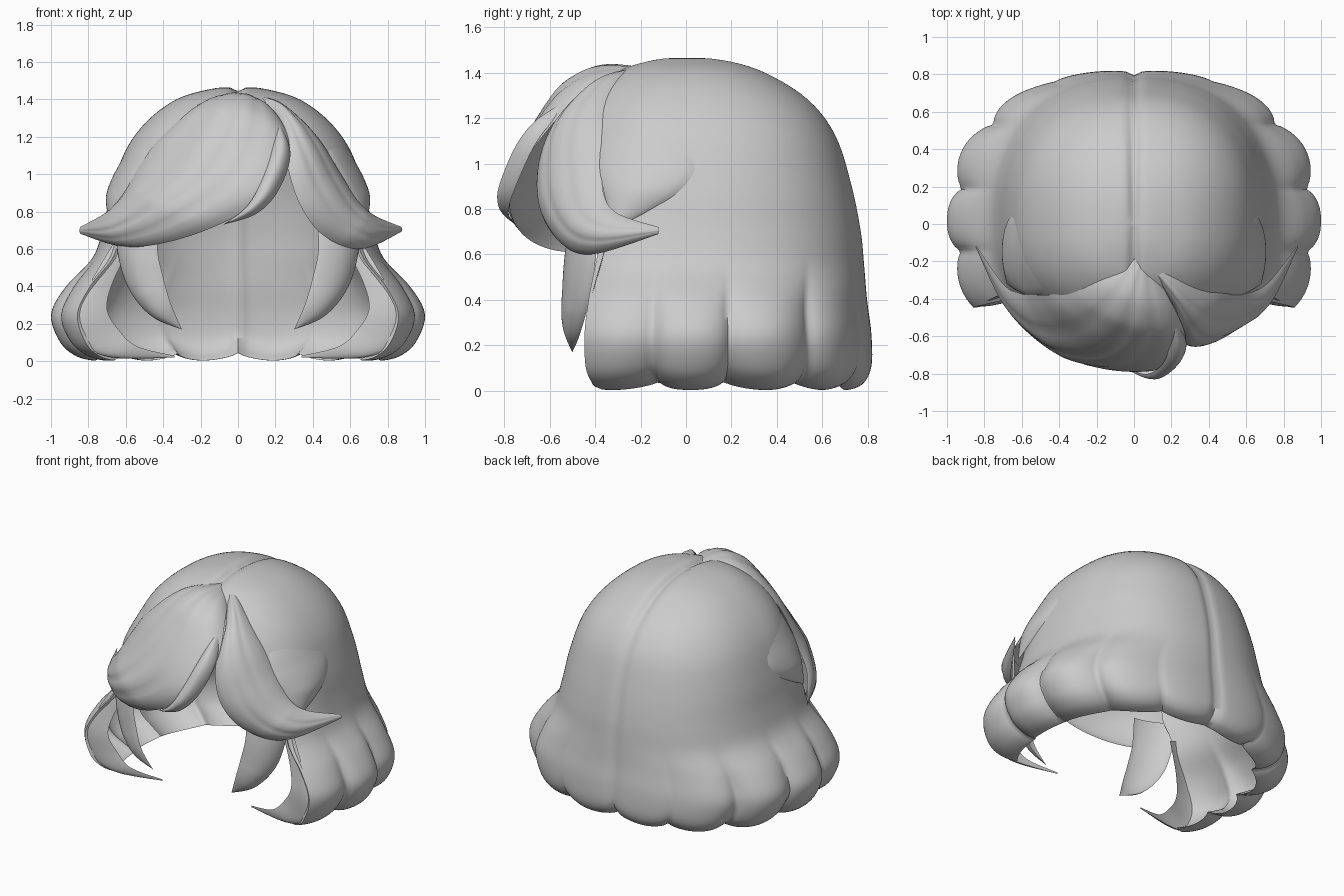
import bpy, bmesh, math
from mathutils import Vector

if "Cube" in bpy.data.objects:
    bpy.data.objects.remove(bpy.data.objects["Cube"])

hair = bpy.data.materials.new("soft_grey")
hair.diffuse_color = (0.6, 0.6, 0.6, 1)
hair.use_nodes = True
hair.node_tree.nodes["Principled BSDF"].inputs["Base Color"].default_value = hair.diffuse_color
HEAD = Vector((0, 0.1, 0.7))


def smoothstep(a, b, x):
    t = min(1, max(0, (x - a) / (b - a)))
    return t * t * (3 - 2 * t)


def spline(keys, steps):
    """Smooth curve through the key points (any dimension)."""
    out = []
    n = len(keys)
    for i in range(n - 1):
        p = [keys[max(0, min(n - 1, i + k))] for k in (-1, 0, 1, 2)]
        for s in range(steps):
            t = s / steps
            out.append(tuple(
                0.5 * (2 * b + (c - a) * t + (2 * a - 5 * b + 4 * c - d) * t * t
                       + (3 * b - a - 3 * c + d) * t ** 3)
                for a, b, c, d in zip(*p)))
    out.append(tuple(keys[-1]))
    return out


def make(name, rows, closed, extra=None):
    """Skin a grid of points into a smooth object."""
    bm = bmesh.new()
    g = [[bm.verts.new((p[0], p[1], max(0, p[2]))) for p in r] for r in rows]
    n, m = len(g), len(g[0])
    for i in range(n - 1):
        for j in range(m if closed else m - 1):
            k = (j + 1) % m
            bm.faces.new((g[i][j], g[i][k], g[i + 1][k], g[i + 1][j]))
    if extra:
        extra(bm, g)
    bmesh.ops.remove_doubles(bm, verts=bm.verts, dist=0.0004)
    bmesh.ops.dissolve_degenerate(bm, edges=bm.edges, dist=0.0002)
    bmesh.ops.recalc_face_normals(bm, faces=bm.faces)
    me = bpy.data.meshes.new(name)
    bm.to_mesh(me)
    bm.free()
    ob = bpy.data.objects.new(name, me)
    bpy.context.collection.objects.link(ob)
    me.materials.append(hair)
    bpy.ops.object.select_all(action='DESELECT')
    ob.select_set(True)
    bpy.context.view_layer.objects.active = ob
    bpy.ops.object.shade_smooth_by_angle(angle=math.radians(60))
    return ob


def lock(name, edge_a, edge_b, bulge, ridges=0, mirror=False):
    """Thin bulging lock of hair spanning two edge curves that meet at the tip."""
    a = [Vector(p) for p in spline(edge_a, 8)]
    b = [Vector(p) for p in spline(edge_b, 8)]
    widest = max((p - q).length for p, q in zip(a, b))
    m = 20
    rows = []
    for p, q in zip(a, b):
        h = bulge * min(1, 1.3 * (p - q).length / widest)
        out = ((p + q) / 2 - HEAD).normalized()
        ring = []
        for j in range(2 * m):
            front = j <= m
            v = j / m if front else 2 - j / m
            d = max(0, math.sin(math.pi * v)) ** 0.7
            if front:
                d *= 1 - 0.08 * abs(math.cos(math.pi * ridges * v)) ** 6 * (ridges > 0)
            ring.append(p.lerp(q, v) + out * h * d * (1 if front else 0.65))
        rows.append(ring)
    make(name, rows, True)
    if mirror:
        make(name + "_mirrored", [[Vector((-v.x, v.y, v.z)) for v in r] for r in rows], True)


# Main shell: outer profile, curled hem, then thin inner wall (z, half width, back, front)
profile = [
    (1.47, 0, 0, 0), (1.455, .15, .17, .15), (1.40, .33, .35, .31), (1.28, .49, .54, .45),
    (1.12, .605, .66, .53), (.9, .68, .73, .57), (.7, .725, .77, .62), (.55, .78, .785, .67),
    (.4, .92, .80, .72), (.25, 1, .82, .75), (.1, .95, .82, .74), (.025, .86, .78, .68),
    (.005, .76, .71, .60),
    (.05, .84, .765, .66), (.12, .93, .80, .72), (.25, .98, .80, .73), (.4, .90, .78, .70),
    (.55, .76, .765, .65), (.7, .705, .75, .60), (.9, .66, .71, .55), (1.12, .58, .635, .51),
    (1.265, .47, .515, .43), (1.38, .32, .33, .30), (1.435, .145, .16, .145), (1.45, 0, 0, 0)]
bounds = [0, 22, 50, 79, 99, 138]


def groove(deg):
    """0 on the crown of a lobe, 1 in the valley between two lobes."""
    for lo, hi in zip(bounds, bounds[1:]):
        if lo <= deg <= hi:
            return 1 - math.sin(math.pi * (deg - lo) / (hi - lo)) ** 0.6
    return 1


def power(v):
    return math.copysign(abs(v) ** 0.85, v)


rows = []
for z, w, back, front in spline(profile, 5):
    reach = 123 + 6 * smoothstep(0.6, 0.8, z) + 51 * smoothstep(0.85, 1.2, z)
    row = []
    for j in range(181):
        deg = reach * (j / 90 - 1)
        c, s = power(math.cos(math.radians(deg))), power(math.sin(math.radians(deg)))
        x, y = w * s, (back if c > 0 else front) * c
        # lobes grow towards the hem and towards the sides
        gv = groove(min(138, abs(deg))) * smoothstep(0.62, 0.28, z)
        k = 1 - gv * (0.012 + 0.06 * smoothstep(15, 60, abs(deg)))
        zz = z + 0.04 * gv * smoothstep(0.25, 0.03, z)
        # centre parting over the crown and down the back
        part = 0.025 * math.exp(-(x / 0.03) ** 2) * (y > -0.3)
        zz -= part * smoothstep(0.9, 1.4, z)
        row.append((x * (k - part), y * (k - part), zz))
    rows.append(row)


def close_front(bm, g):
    n = len(g)
    for j in (0, -1):
        for i in range(n // 2 - 1):
            bm.faces.new((g[i][j], g[i + 1][j], g[n - 2 - i][j], g[n - 1 - i][j]))


make("back_hair_shell", rows, False, close_front)

# Large swept fringe
lock("main_fringe",
     [(.05, -.15, 1.42), (-.2, -.29, 1.37), (-.41, -.37, 1.2), (-.53, -.38, 1.04),
      (-.61, -.37, .90), (-.70, -.32, .8), (-.84, -.12, .72)],
     [(.05, -.17, 1.40), (.2, -.42, 1.33), (.275, -.63, 1.12), (.15, -.77, .88),
      (-.2, -.72, .69), (-.57, -.50, .61), (-.84, -.12, .68)], .14, 4)

# Narrow lock overlapping the fringe centre
lock("centre_fringe_lock",
     [(.2, -.47, 1.31), (.28, -.64, 1.12), (.22, -.74, .92), (.1, -.78, .79), (-.08, -.75, .73)],
     [(.2, -.48, 1.3), (.18, -.69, 1.12), (.12, -.78, .95), (.04, -.80, .82), (-.08, -.75, .73)],
     .045)

# Fringe on the other side of the parting
lock("side_fringe",
     [(.05, -.15, 1.42), (.22, -.27, 1.37), (.42, -.36, 1.2), (.55, -.37, 1.0),
      (.64, -.36, .86), (.73, -.30, .78), (.87, -.12, .72)],
     [(.05, -.2, 1.40), (.22, -.45, 1.28), (.26, -.62, 1.06), (.33, -.65, .84),
      (.46, -.57, .67), (.66, -.42, .6), (.87, -.12, .69)], .085, 3)

# Layered locks blending into the shell over the temples
lock("temple_lock",
     [(-.2, -.2, 1.39), (-.43, -.35, 1.17), (-.55, -.38, 1.0), (-.62, -.36, .87), (-.68, -.32, .72)],
     [(-.2, -.18, 1.40), (-.51, .0, 1.2), (-.635, .05, 1.02), (-.69, -.04, .87), (-.68, -.30, .72)],
     .05, 0, mirror=True)

# Locks framing the face
lock("face_lock",
     [(-.66, -.38, .78), (-.64, -.40, .56), (-.58, -.43, .38), (-.46, -.47, .24), (-.3, -.5, .17)],
     [(-.42, -.5, .78), (-.43, -.53, .6), (-.40, -.54, .45), (-.36, -.54, .31), (-.3, -.5, .17)],
     .05, mirror=True)

# Inward curls at the front of the hem
lock("hem_curl",
     [(-.66, -.35, .64), (-.79, -.41, .42), (-.86, -.43, .26), (-.82, -.42, .09),
      (-.66, -.39, .02), (-.34, -.34, .02)],
     [(-.58, -.34, .60), (-.67, -.39, .42), (-.70, -.42, .28), (-.64, -.41, .17),
      (-.54, -.40, .08), (-.34, -.34, .03)], .03, mirror=True)
